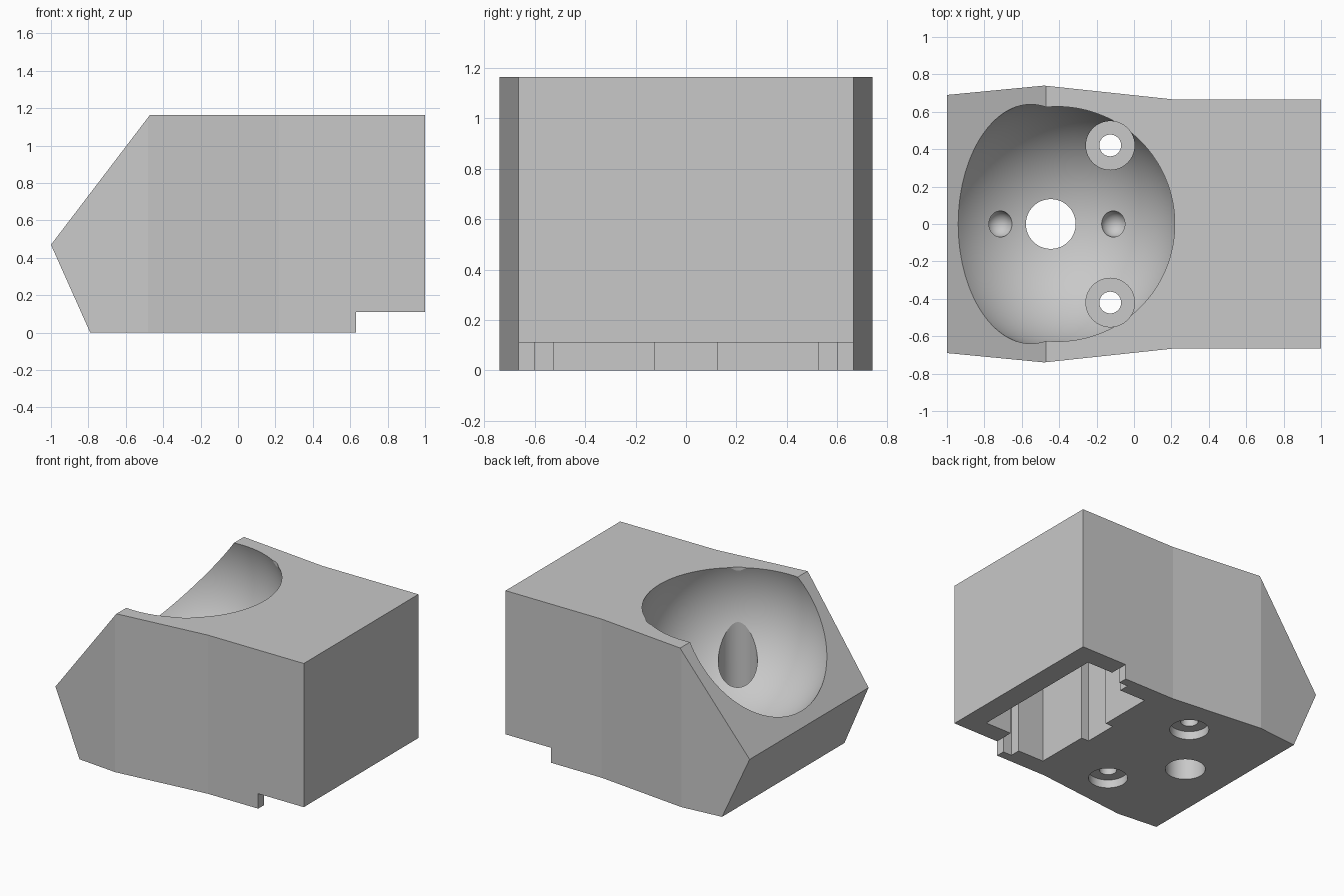
import bpy, bmesh, math
from mathutils import Matrix, Vector

cube = bpy.data.objects.get("Cube")
if cube:
    bpy.data.objects.remove(cube, do_unlink=True)

grey = bpy.data.materials.new("plain grey")
grey.use_nodes = True
grey.diffuse_color = (0.58, 0.58, 0.58, 1)
bsdf = next(n for n in grey.node_tree.nodes if n.type == "BSDF_PRINCIPLED")
bsdf.inputs["Base Color"].default_value = grey.diffuse_color


def finish(name, bm):
    bmesh.ops.recalc_face_normals(bm, faces=bm.faces)
    mesh = bpy.data.meshes.new(name)
    bm.to_mesh(mesh)
    bm.free()
    mesh.materials.append(grey)
    obj = bpy.data.objects.new(name, mesh)
    bpy.context.collection.objects.link(obj)
    return obj


def prism(name, points, start, along):
    """Extrude a flat outline, given as 3D points by start, along a vector."""
    bm = bmesh.new()
    face = bm.faces.new([bm.verts.new(start(a, b)) for a, b in points])
    new = bmesh.ops.extrude_face_region(bm, geom=[face])["geom"]
    verts = [v for v in new if isinstance(v, bmesh.types.BMVert)]
    bmesh.ops.translate(bm, verts=verts, vec=Vector(along))
    return finish(name, bm)


def bore(name, x, y, radius, low, high):
    bm = bmesh.new()
    bmesh.ops.create_cone(bm, cap_ends=True, segments=96, radius1=radius, radius2=radius,
                          depth=high - low,
                          matrix=Matrix.Translation((x, y, (low + high) / 2)))
    return finish(name, bm)


def ball(name, centre, radius, segments):
    bm = bmesh.new()
    bmesh.ops.create_uvsphere(bm, u_segments=segments, v_segments=segments // 2,
                              radius=radius, matrix=Matrix.Translation(centre))
    return finish(name, bm)


def combine(target, other, operation):
    """Apply a boolean and discard the helper."""
    mod = target.modifiers.new("cut", "BOOLEAN")
    mod.operation, mod.solver, mod.object = operation, "EXACT", other
    other.hide_render = True
    bpy.context.view_layer.update()
    graph = bpy.context.evaluated_depsgraph_get()
    mesh = bpy.data.meshes.new_from_object(target.evaluated_get(graph))
    target.modifiers.clear()
    target.data = mesh
    bpy.data.objects.remove(other, do_unlink=True)


# Housing: side profile intersected with the flared plan outline
profile = [(-1, 0.47), (-0.47, 1.165), (1, 1.165), (1, 0.11), (0.63, 0.11), (0.63, 0), (-0.79, 0)]
body = prism("housing", profile, lambda x, z: (x, -1, z), (0, 2, 0))
half = [(-1.02, 0.688), (-0.48, 0.74), (0.22, 0.665), (1.1, 0.665)]
plan = half + [(x, -y) for x, y in reversed(half)]
combine(body, prism("plan_block", plan, lambda x, y: (x, y, -0.5), (0, 0, 2.5)), "INTERSECT")

# Spherical bowl with its drain hole
combine(body, ball("bowl_cutter", (-0.41, 0, 0.949), 0.664, 128), "DIFFERENCE")
combine(body, bore("drain_cutter", -0.445, 0, 0.133, -0.2, 0.6), "DIFFERENCE")

# Round seats on the bowl surface
for side in (-1, 1):
    combine(body, ball("seat_cutter", (-0.413 + side * 0.305, 0, 0.355), 0.07, 96), "DIFFERENCE")

# Screw holes, counterbored from above and below
for side in (-1, 1):
    for radius, low, high in ((0.13, 0.2, 1.4), (0.13, -0.2, 0.06), (0.058, -0.1, 0.3)):
        combine(body, bore("screw_cutter", -0.127, side * 0.42, radius, low, high), "DIFFERENCE")

# Pocket open underneath, with side slots and a shallow recess at its inner wall
edge = [(0.84, 0.525), (0.63, 0.525), (0.63, 0.6), (0.56, 0.6), (0.56, 0.525),
        (0.35, 0.525), (0.35, 0.125), (0.29, 0.125)]
pocket = edge + [(x, -y) for x, y in reversed(edge)]
combine(body, prism("pocket_cutter", pocket, lambda x, y: (x, y, -0.2), (0, 0, 1.2)), "DIFFERENCE")

# The pocket runs out through the raised step between the slots
step = [(0.6, 0.6), (0.7, 0.6), (0.7, -0.6), (0.6, -0.6)]
combine(body, prism("step_cutter", step, lambda x, y: (x, y, -0.2), (0, 0, 0.31)), "DIFFERENCE")

# Smooth curved cuts, crisp edges
bpy.ops.object.select_all(action="DESELECT")
body.select_set(True)
bpy.context.view_layer.objects.active = body
bpy.ops.object.shade_smooth_by_angle(angle=math.radians(5))
